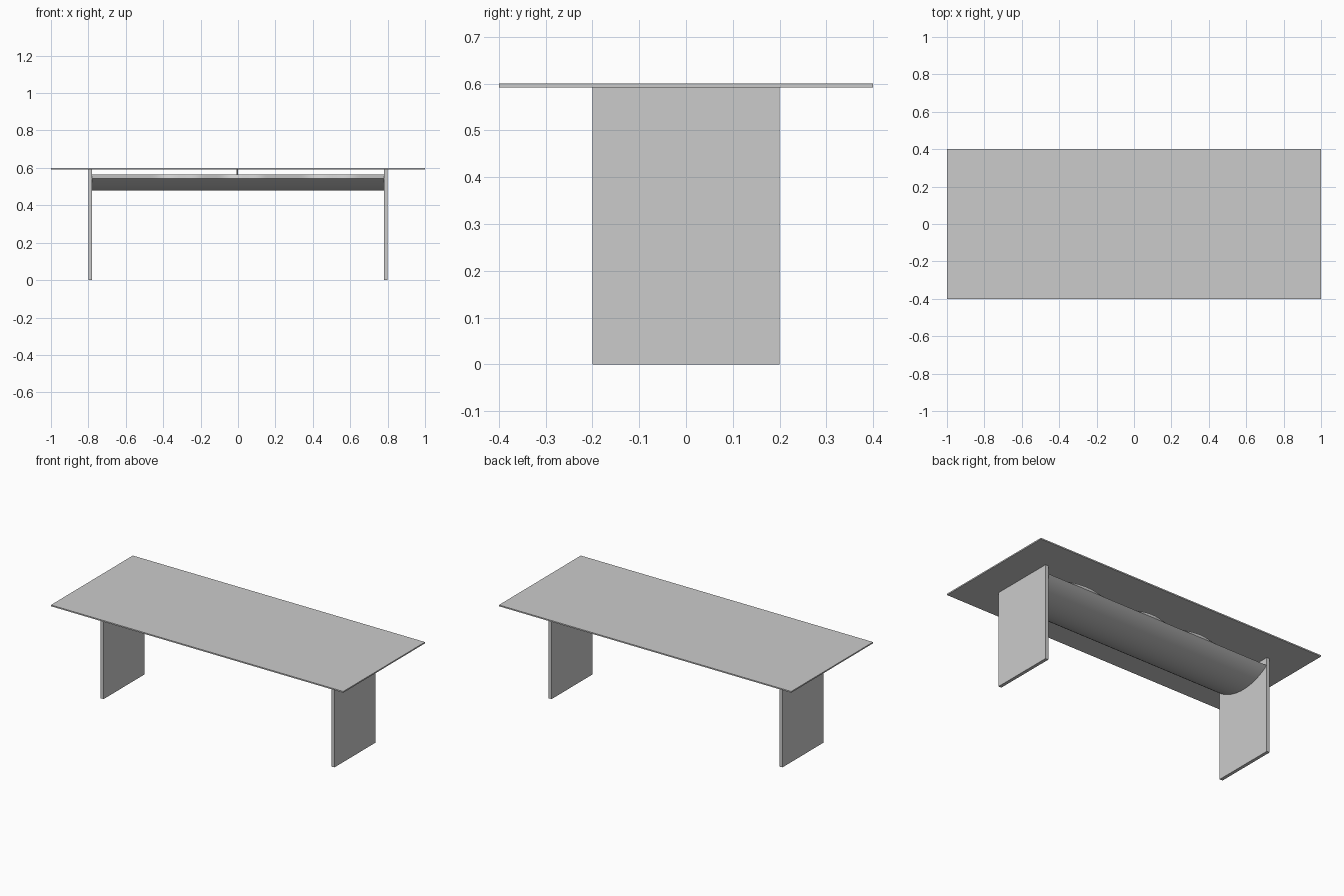
import bpy
import bmesh
import math

cube = bpy.data.objects.get("Cube")
if cube:
    bpy.data.objects.remove(cube, do_unlink=True)

grey = bpy.data.materials.new("light_grey")
grey.use_nodes = True
colour = (0.6, 0.6, 0.6, 1)
grey.diffuse_color = colour
grey.node_tree.nodes["Principled BSDF"].inputs["Base Color"].default_value = colour


def make_object(name, bm):
    bmesh.ops.recalc_face_normals(bm, faces=bm.faces)
    mesh = bpy.data.meshes.new(name)
    bm.to_mesh(mesh)
    bm.free()
    mesh.materials.append(grey)
    obj = bpy.data.objects.new(name, mesh)
    bpy.context.collection.objects.link(obj)
    return obj


def box(name, low, high):
    bm = bmesh.new()
    bmesh.ops.create_cube(bm, size=1)
    for v in bm.verts:
        v.co = [(a + b) / 2 + c * (b - a) for a, b, c in zip(low, high, v.co)]
    return make_object(name, bm)


# Table top and the two panel legs
TOP, UNDER = 0.6, 0.592
box("table_top", (-1, -0.4, UNDER), (1, 0.4, TOP))
for side, x in (("right", -0.79), ("left", 0.79)):
    box(side + "_leg", (x - 0.01, -0.2, 0), (x + 0.01, 0.2, UNDER))

# Curved trough with softly waving upper edges
LENGTH, HALF, RIM, BOTTOM, CREST = 0.78, 0.2, 0.543, 0.478, 0.564
ARC, STEPS = 24, 96
sag = RIM - BOTTOM
radius = (HALF ** 2 + sag ** 2) / (2 * sag)
sweep = math.asin(HALF / radius)
swells = ((-0.31, 0.14), (0.03, 0.13), (0.5, 0.16))


def lip_inset(x):
    bulge = sum(max(0, 1 - ((x - c) / w) ** 2) for c, w in swells)
    return 0.045 - 0.04 * bulge


def section(x):
    points = []
    for i in range(ARC + 1):
        a = sweep * (2 * i / ARC - 1)
        points.append((x, radius * math.sin(a), BOTTOM + radius * (1 - math.cos(a))))
    inner = HALF - lip_inset(x)
    return points + [(x, inner, CREST), (x, -inner, CREST)]


bm = bmesh.new()
rings = [[bm.verts.new(p) for p in section(LENGTH * (2 * i / STEPS - 1))]
         for i in range(STEPS + 1)]
for a, b in zip(rings, rings[1:]):
    for j in range(len(a)):
        k = (j + 1) % len(a)
        bm.faces.new((a[j], a[k], b[k], b[j]))
bm.faces.new(rings[0])
bm.faces.new(rings[-1])
trough = make_object("trough", bm)

# Thin hanger between the trough and the top
bm = bmesh.new()
bmesh.ops.create_cone(bm, cap_ends=True, segments=12, radius1=0.004,
                      radius2=0.004, depth=UNDER - CREST)
bmesh.ops.translate(bm, verts=bm.verts, vec=(-0.005, 0, (UNDER + CREST) / 2))
hanger = make_object("hanger", bm)

# Smooth the curved parts, keeping their edges sharp
bpy.ops.object.select_all(action='DESELECT')
for obj in (trough, hanger):
    obj.select_set(True)
bpy.context.view_layer.objects.active = trough
bpy.ops.object.shade_smooth_by_angle(angle=math.radians(20))
